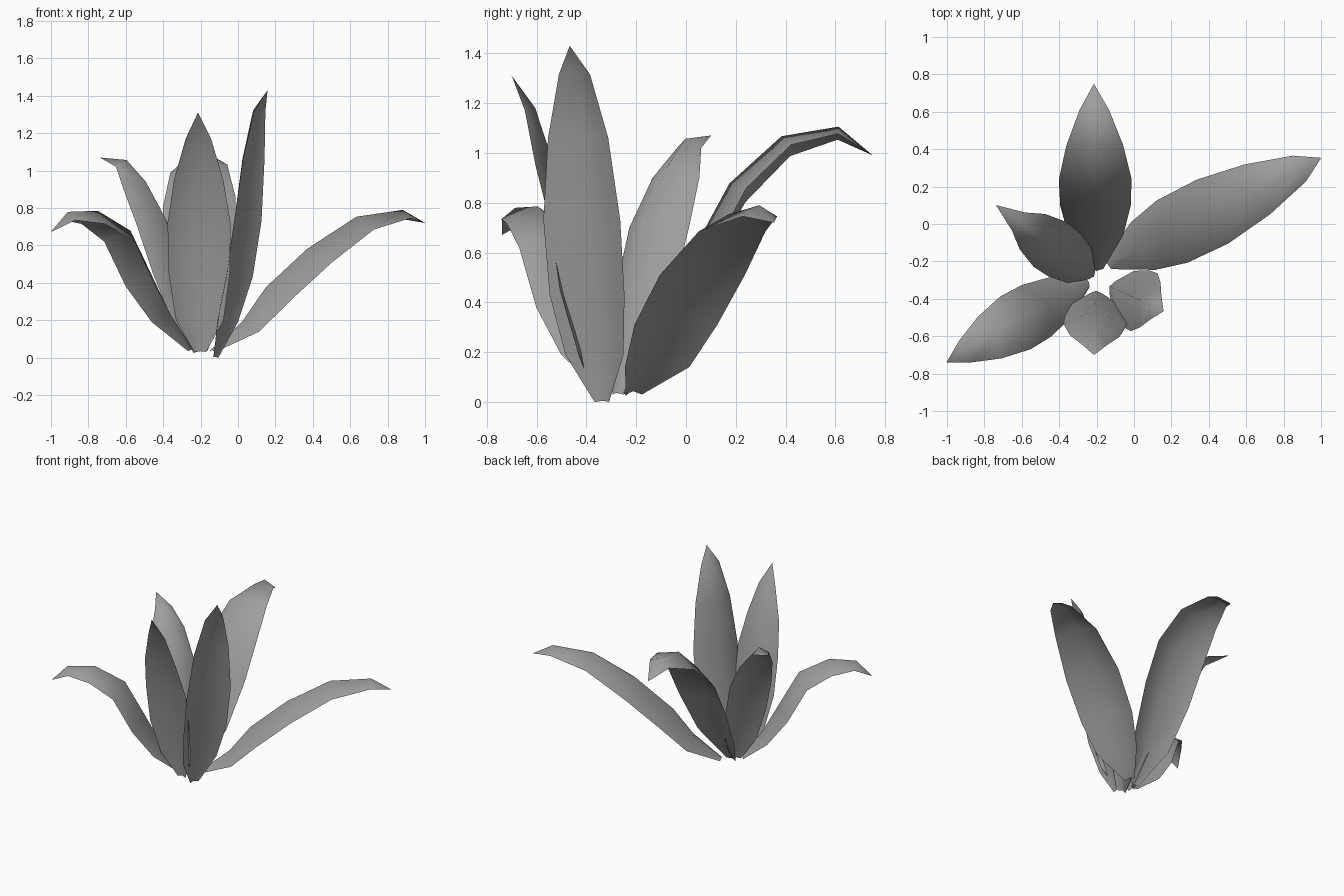
import bpy, math

if "Cube" in bpy.data.objects:
    bpy.data.objects.remove(bpy.data.objects["Cube"])

# Shared leaf pattern: half width of the blade and height of the raised midrib
HALF = [0.035, 0.14, 0.18, 0.185, 0.145, 0.075, 0.0]
RIB = [0.015, 0.06, 0.09, 0.09, 0.075, 0.045, 0.0]

# Dark grey leaf surface
mat = bpy.data.materials.new("leaf_grey")
mat.diffuse_color = (0.34, 0.34, 0.34, 1)
mat.use_nodes = True
mat.node_tree.nodes["Principled BSDF"].inputs["Base Color"].default_value = mat.diffuse_color


def make_leaf(name, origin, azimuth, width, rib, profile, roll=0.0):
    """Loft a folded leaf along a (distance, height) profile."""
    a = math.radians(azimuth)
    dx, dy = math.cos(a), math.sin(a)

    def place(r, side, z):
        return (origin[0] + dx * r - dy * side,
                origin[1] + dy * r + dx * side,
                max(z + side * roll, 0))

    n = len(profile)
    verts, faces = [], []
    for i in range(n - 1):
        r, z = profile[i]
        p, q = profile[max(i - 1, 0)], profile[i + 1]
        tr, tz = q[0] - p[0], q[1] - p[1]
        length = math.hypot(tr, tz)
        off = RIB[i] * rib
        w = HALF[i] * width
        verts += [place(r, -w, z),
                  place(r - off * tz / length, 0, z + off * tr / length),
                  place(r, w, z)]
    verts.append(place(profile[-1][0], 0, profile[-1][1]))
    for i in range(n - 2):
        for b in (3 * i, 3 * i + 1):
            faces.append((b, b + 1, b + 4, b + 3))
    # pointed tip
    b, tip = 3 * (n - 2), len(verts) - 1
    faces += [(b, b + 1, tip), (b + 1, b + 2, tip)]
    mesh = bpy.data.meshes.new(name)
    mesh.from_pydata(verts, [], faces)
    for poly in mesh.polygons:
        poly.use_smooth = True
    mesh.materials.append(mat)
    mesh.update()
    obj = bpy.data.objects.new(name, mesh)
    bpy.context.collection.objects.link(obj)


# Wide spreading leaves
make_leaf("right_leaf", (-0.2, -0.24), 26.3, 1.03, 1.0,
          [(0.07, 0.03), (0.28, 0.14), (0.45, 0.31), (0.69, 0.51),
           (0.96, 0.685), (1.21, 0.745), (1.34, 0.72)])
make_leaf("front_left_leaf", (-0.2, -0.28), 209.8, 0.88, 1.0,
          [(0.06, 0.035), (0.23, 0.19), (0.37, 0.38), (0.50, 0.62),
           (0.66, 0.715), (0.81, 0.735), (0.925, 0.67)])
make_leaf("back_leaf", (-0.2, -0.3), 90.8, 1.05, 0.9,
          [(0.06, 0.03), (0.24, 0.27), (0.40, 0.57), (0.54, 0.83),
           (0.72, 1.01), (0.91, 1.065), (1.05, 0.99)], roll=-0.15)

# Upright inner leaves
make_leaf("left_leaf", (-0.2, -0.29), 144, 0.8, 1.0,
          [(0.03, 0.03), (0.11, 0.2), (0.215, 0.46), (0.31, 0.7),
           (0.425, 0.9), (0.515, 1.02), (0.665, 1.07)])
make_leaf("tall_right_leaf", (-0.2, -0.3), -25, 0.92, 0.9,
          [(0.09, 0.0), (0.16, 0.19), (0.23, 0.43), (0.28, 0.73),
           (0.315, 1.06), (0.35, 1.315), (0.395, 1.43)])
make_leaf("front_leaf", (-0.2, -0.3), 268, 0.91, 0.9,
          [(0.07, 0.03), (0.13, 0.2), (0.2, 0.45), (0.24, 0.72),
           (0.3, 0.95), (0.345, 1.17), (0.4, 1.31)])
